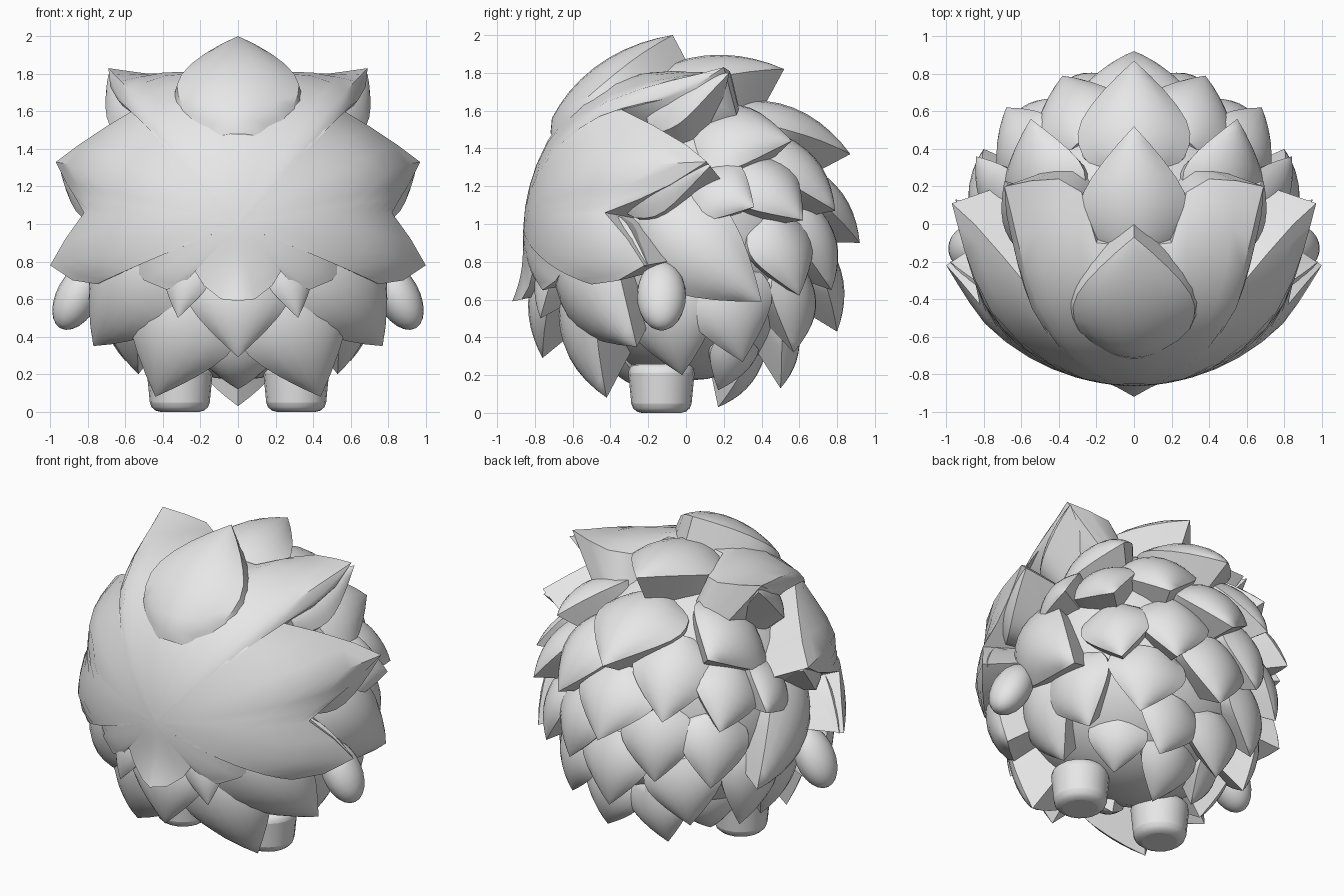
import bpy, bmesh, math
from mathutils import Vector

if "Cube" in bpy.data.objects:
    bpy.data.objects.remove(bpy.data.objects["Cube"])

C = Vector((0, 0, 0.95))          # centre of the fluffy ball
fur = bpy.data.materials.new("soft_grey")
fur.diffuse_color = (0.8, 0.8, 0.8, 1)
fur.use_nodes = True
fur.node_tree.nodes["Principled BSDF"].inputs["Base Color"].default_value = fur.diffuse_color


def finish(obj, mirror=False, angle=38):
    obj.data.materials.append(fur)
    if mirror:
        m = obj.modifiers.new("Mirror", 'MIRROR')
        m.merge_threshold = 0.001
    bpy.ops.object.select_all(action='DESELECT')
    obj.select_set(True)
    bpy.context.view_layer.objects.active = obj
    bpy.ops.object.shade_smooth_by_angle(angle=math.radians(angle))


def to_object(bm, name):
    me = bpy.data.meshes.new(name)
    bm.to_mesh(me)
    bm.free()
    obj = bpy.data.objects.new(name, me)
    bpy.context.collection.objects.link(obj)
    return obj


def arc(a, b, t, r):
    """Point between the directions of a and b, at distance r from the centre."""
    return C + (a.normalized().lerp(b.normalized(), t)).normalized() * r


WIDTHS = [0.42, 0.72, 0.9, 0.98, 1.0, 0.93, 0.77, 0.55, 0.29, 0.0]


def tuft(name, root, tip, width, r0=0.75, bulge=0.03, depth=0.32, root_depth=None,
         flare=1.05, curl=0.45):
    """Pointed domed scale whose thick rim drops towards the ball centre."""
    a, b = Vector(root) - C, Vector(tip) - C
    r0 = r0 or a.length
    root_depth = depth if root_depth is None else root_depth
    n, half = len(WIDTHS) - 1, 4
    side = b.cross(a).normalized()
    bm = bmesh.new()
    grid = []
    for i, w in enumerate(WIDTHS):
        u = i / n
        r = r0 + (b.length - r0) * u + bulge * math.sin(math.pi * u)
        mid = arc(a, b, u, r)
        down = (C - mid).normalized()
        w *= width
        if i == n:
            row = [bm.verts.new(mid)]
        else:
            row = [bm.verts.new(mid + side * w * k / half + down * curl * w * (k / half) ** 2)
                   for k in range(-half, half + 1)]
        grid.append(row)
    for i in range(n):
        for k in range(2 * half):
            if i == n - 1:
                bm.faces.new((grid[i][k], grid[i][k + 1], grid[n][0]))
            else:
                bm.faces.new((grid[i][k], grid[i][k + 1], grid[i + 1][k + 1], grid[i + 1][k]))
    rim = grid[0] + [g[-1] for g in grid[1:n]] + grid[n] + [g[0] for g in grid[n - 1:0:-1]]
    mean = sum((v.co for v in rim), Vector()) / len(rim)
    start, run = grid[0][half].co, grid[n][0].co - grid[0][half].co
    inner = []
    for v in rim:
        t = min(1, max(0, (v.co - start).dot(run) / run.length_squared))
        p = mean + (v.co - mean) * flare
        inner.append(bm.verts.new(p.lerp(C, root_depth + (depth - root_depth) * t)))
    for i in range(len(rim)):
        j = (i + 1) % len(rim)
        bm.faces.new((rim[i], rim[j], inner[j], inner[i]))
    bm.faces.new(inner)
    bmesh.ops.recalc_face_normals(bm, faces=bm.faces)
    finish(to_object(bm, name), mirror=abs(tip[0]) > 0.05)


# core ball under the fur
bpy.ops.mesh.primitive_uv_sphere_add(segments=32, ring_count=20, radius=1, location=(0, 0, 0.93))
core = bpy.context.object
core.name = "body_core"
core.scale = (0.75, 0.71, 0.76)
finish(core)

# face mane: smooth front shell with a spiky outline, right half then mirrored
RIM = [(0, -.92, .59), (.09, -.87, .6), (.18, -.83, .67), (.23, -.81, .75), (.28, -.79, .69),
       (.38, -.76, .65), (.5, -.69, .7), (.59, -.62, .81), (.64, -.6, .73), (.75, -.5, .68),
       (.88, -.36, .7), (1, -.22, .78), (.92, -.31, .92), (.82, -.43, 1.06), (.86, -.25, 1.13),
       (.91, -.08, 1.21), (.97, .11, 1.33), (.85, 0, 1.42), (.7, -.17, 1.52), (.55, -.35, 1.61),
       (.64, -.12, 1.66), (.68, .05, 1.73), (.69, .2, 1.83), (.55, .23, 1.81), (.4, .24, 1.79),
       (.28, .17, 1.77), (.2, -.1, 1.8), (0, -.12, 1.82)]
BACK = Vector((0, .45, .9))
bm = bmesh.new()
front = Vector((0, -.86, 1.0)) - C
hub = bm.verts.new(C + front)
STEPS = 10
spokes = []
for p in RIM:
    d = Vector(p) - C
    pts = []
    for s in range(1, STEPS + 1):
        t = s / STEPS
        q = arc(front, d, t, 1) - C
        base = 0.862 + 0.07 * min(1, front.angle(q) / 1.0) ** 2
        pts.append(C + q * (base + (d.length - base) * t ** 3.5))
    pts.append(pts[-1].lerp(BACK, 0.28))
    spokes.append([bm.verts.new(q) for q in pts])
for s0, s1 in zip(spokes, spokes[1:]):
    bm.faces.new((hub, s0[0], s1[0]))
    for k in range(STEPS):
        bm.faces.new((s0[k], s0[k + 1], s1[k + 1], s1[k]))
bm.normal_update()
bm.faces.ensure_lookup_table()
if bm.faces[0].normal.dot(front) < 0:
    bmesh.ops.reverse_faces(bm, faces=bm.faces)
finish(to_object(bm, "face_mane"), mirror=True)

# puffy undersides that fill out the mane spikes
tuft("ear_underside", (.5, -.2, 1.55), (.69, .23, 1.8), .16, r0=.84, bulge=0, curl=.5)
tuft("upper_spike_underside", (.72, -.4, 1.2), (.95, .13, 1.31), .2, r0=.84, bulge=0)
tuft("lower_spike_underside", (.72, -.6, .95), (.98, -.2, .78), .16, r0=.84, bulge=0)

# crest on the forehead and the tuft behind it
tuft("forehead_crest", (0, -.71, 1.56), (0, -.07, 2.0), .325, r0=None, bulge=.015,
     depth=.25, root_depth=.07, flare=1.28, curl=.3)
tuft("crown_tuft", (0, -.2, 1.8), (0, .52, 1.82), .29, r0=.86, bulge=.02)

# back and side tufts, top to bottom (those off centre are mirrored)
TUFTS = [
    ("upper_back_tuft", (0, .3, 1.7), (0, .87, 1.37), .3),
    ("shoulder_tuft", (.52, .05, 1.56), (.55, .56, 1.44), .28),
    ("middle_back_tuft", (0, .75, 1.35), (0, .92, .9), .28),
    ("inner_back_tuft", (.3, .5, 1.55), (.38, .79, 1.07), .25),
    ("outer_back_tuft", (.65, .35, 1.4), (.68, .62, 1.02), .22),
    ("upper_side_tuft", (.82, .05, 1.3), (.84, .36, 1.09), .2),
    ("large_side_tuft", (.8, -.25, 1.1), (.8, .4, .59), .27),
    ("low_back_tuft", (0, .75, .9), (0, .8, .43), .25),
    ("low_inner_back_tuft", (.28, .7, 1.1), (.31, .77, .65), .23),
    ("low_outer_back_tuft", (.6, .5, 1.05), (.6, .6, .62), .22),
    ("rump_tuft", (.4, .65, .75), (.43, .57, .32), .24),
    ("under_rump_tuft", (.15, .6, .5), (.22, .5, .13), .22),
    ("hip_tuft", (.7, .2, .75), (.6, .3, .27), .24),
    ("belly_tuft", (0, .45, .3), (0, .17, .03), .2),
    ("inner_thigh_tuft", (.42, .35, .35), (.3, .17, .12), .18),
    ("front_belly_tuft", (0, -.5, .35), (0, -.2, .12), .2),
    ("thigh_tuft", (.72, -.15, .72), (.53, -.02, .2), .26),
    ("chest_low_tuft", (.25, -.7, .65), (.44, -.42, .08), .31),
    ("cheek_tuft", (.25, -.78, .9), (.32, -.77, .5), .14),
]
for name, root, tip, width in TUFTS:
    tuft(name, root, tip, width)
tuft("chest_side_tuft", (.42, -.68, .9), (.77, -.26, .35), .3, r0=.81)
tuft("under_chin_tuft", (0, -.8, .8), (0, -.76, .29), .28, r0=.79)

for s, label in ((1, "right"), (-1, "left")):
    # stubby hands
    bpy.ops.mesh.primitive_uv_sphere_add(segments=20, ring_count=12, radius=1,
                                         location=(s * .85, -.13, .62))
    hand = bpy.context.object
    hand.name = label + "_hand"
    hand.scale = (.115, .13, .2)
    hand.rotation_euler = (0, -s * .5, 0)
    finish(hand)
    # flat-soled feet
    bpy.ops.mesh.primitive_cone_add(vertices=20, radius1=.155, radius2=.18, depth=.26,
                                    location=(s * .31, -.13, .13))
    foot = bpy.context.object
    foot.name = label + "_foot"
    bev = foot.modifiers.new("Bevel", 'BEVEL')
    bev.width = .05
    bev.segments = 3
    bev.limit_method = 'ANGLE'
    finish(foot)
